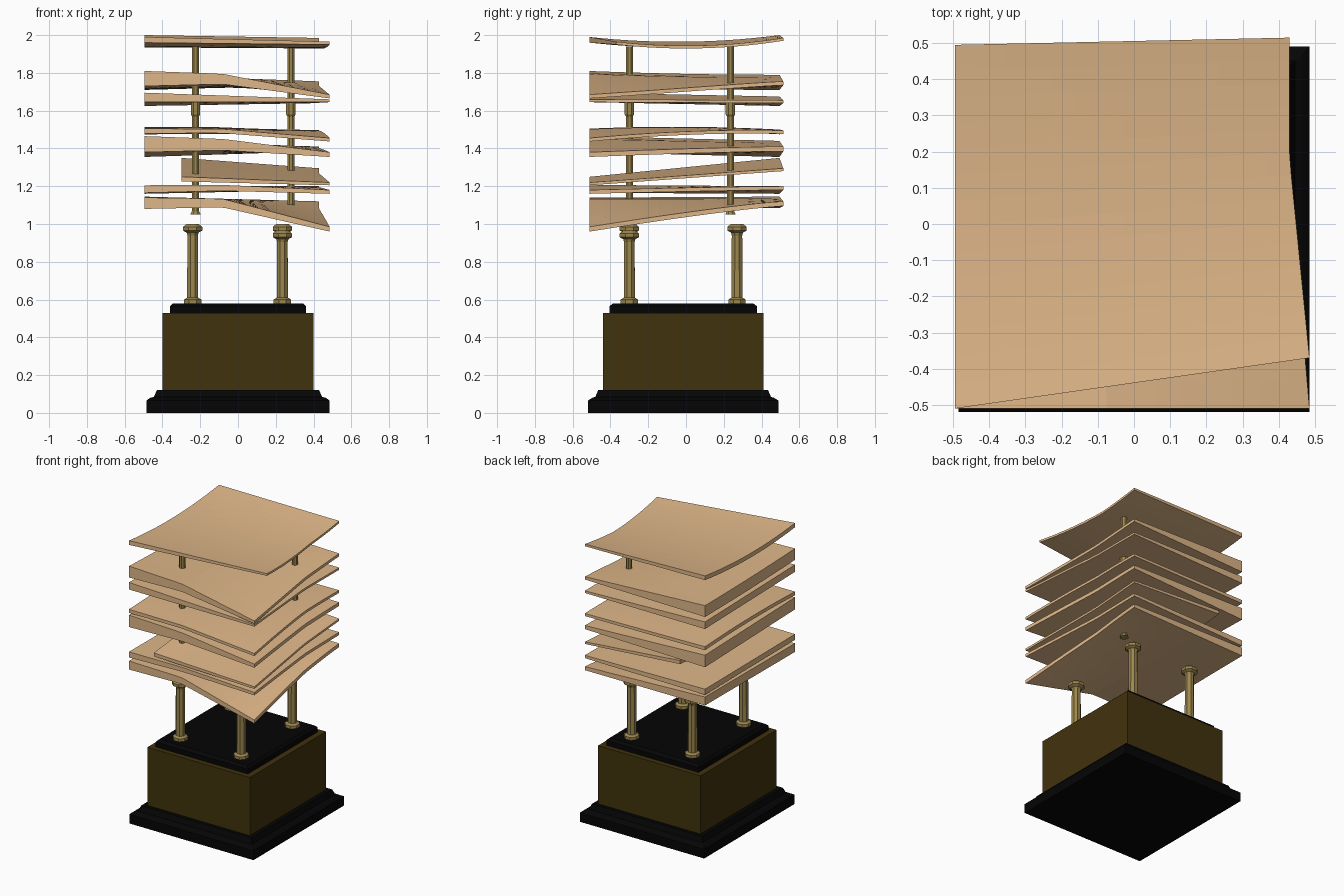
import bpy, bmesh, math

if "Cube" in bpy.data.objects:
    bpy.data.objects.remove(bpy.data.objects["Cube"])


def material(name, rgb):
    m = bpy.data.materials.new(name)
    m.diffuse_color = (*rgb, 1)
    m.use_nodes = True
    m.node_tree.nodes["Principled BSDF"].inputs["Base Color"].default_value = m.diffuse_color
    return m


TAN = material("tan_sheet", (0.74, 0.475, 0.25))
BROWN = material("dark_brown", (0.053, 0.032, 0.004))
BRASS = material("old_brass", (0.33, 0.24, 0.075))
BLACK = material("black", (0.0015, 0.0015, 0.0015))


def finish(name, bm, mat):
    bmesh.ops.recalc_face_normals(bm, faces=bm.faces)
    me = bpy.data.meshes.new(name)
    bm.to_mesh(me)
    bm.free()
    me.materials.append(mat)
    ob = bpy.data.objects.new(name, me)
    bpy.context.collection.objects.link(ob)
    return ob


def loft(name, rings, mat):
    """Closed solid through a list of equal-length point rings."""
    bm = bmesh.new()
    loops = [[bm.verts.new(p) for p in ring] for ring in rings]
    n = len(loops[0])
    for a, b in zip(loops, loops[1:]):
        for i in range(n):
            bm.faces.new((a[i], a[(i + 1) % n], b[(i + 1) % n], b[i]))
    bm.faces.new(loops[0][::-1])
    bm.faces.new(loops[-1])
    return finish(name, bm, mat)


def slab(name, profile, mat):
    """Rectangular block, profile = (half x, half y, z) levels."""
    cy = -0.015
    loft(name, [[(-hx, cy - hy, z), (hx, cy - hy, z), (hx, cy + hy, z), (-hx, cy + hy, z)]
                for hx, hy, z in profile], mat)


def post(name, x, y, profile, sides=8):
    """Turned post, profile = (radius, z) levels."""
    loft(name, [[(x + r * math.cos(math.tau * (i + .5) / sides),
                  y + r * math.sin(math.tau * (i + .5) / sides), z) for i in range(sides)]
                for r, z in profile], BRASS)


def sheet(name, corners, thick, thin, sag=0.0, droop=0.0, x0=-0.495, front=(-0.51, -0.51), n=14):
    """Warped sheet, thick on the left edge and thin on the right.
    corners = top heights front-left, front-right, back-left, back-right."""
    fl, fr, bl, br = corners
    bm = bmesh.new()

    def point(i, j):
        u, v = i / n, j / n
        x1 = 0.43 + 0.055 * max(0, 1 - 1.6 * v)
        ya = front[0] + (front[1] - front[0]) * u
        yb = 0.495 + 0.02 * u
        z = (fl * (1 - u) + fr * u) * (1 - v) + (bl * (1 - u) + br * u) * v
        z -= sag * 4 * v * (1 - v)
        z -= droop * max(0, (u - 0.42) / 0.58) * (1 - v) ** 1.2
        return x0 + (x1 - x0) * u, ya + (yb - ya) * v, z

    top = [[bm.verts.new(point(i, j)) for j in range(n + 1)] for i in range(n + 1)]
    low = [[bm.verts.new(v.co.xyz) for v in row] for row in top]
    for i, row in enumerate(low):
        for v in row:
            v.co.z -= thick + (thin - thick) * i / n
    for i in range(n):
        for j in range(n):
            for g in (top, low):
                bm.faces.new((g[i][j], g[i + 1][j], g[i + 1][j + 1], g[i][j + 1]))
    for k in range(n):
        for a, b in (((k, 0), (k + 1, 0)), ((k, n), (k + 1, n)),
                     ((0, k), (0, k + 1)), ((n, k), (n, k + 1))):
            bm.faces.new((top[a[0]][a[1]], top[b[0]][b[1]], low[b[0]][b[1]], low[a[0]][a[1]]))
    finish(name, bm, TAN)


# Stepped pedestal
slab("plinth", [(.485, .505, 0), (.485, .505, .065), (.465, .48, .08),
                (.445, .465, .085), (.43, .45, .12)], BLACK)
slab("pedestal_box", [(.4, .425, .12), (.4, .425, .53)], BROWN)
slab("pedestal_top", [(.36, .39, .53), (.36, .39, .565), (.345, .37, .58)], BLACK)

# Four short posts with flanged feet and caps
for label, x, y, top in (("front_left", -.24, -.3, 1.0), ("front_right", .235, -.3, .965),
                         ("back_left", -.24, .27, 1.0), ("back_right", .235, .27, 1.0)):
    post("lower_post_" + label, x, y,
         [(.05, .58), (.05, .6), (.032, .61), (.03, top - .06), (.035, top - .045),
          (.055, top - .035), (.055, top - .015), (.035, top)])

# Two thin posts running up through the stack
for label, x, y in (("front_left", -.225, -.3), ("back_right", .28, .235)):
    post("upper_post_" + label, x, y,
         [(.03, 1.05), (.02, 1.07), (.02, 1.57), (.027, 1.58), (.027, 1.64),
          (.02, 1.65), (.02, 1.94)])

# Stack of warped sheets, bottom to top
sheet("bottom_sheet", (1.14, 1.125, 1.145, 1.12), .06, .025, droop=.14)
sheet("second_sheet", (1.205, 1.21, 1.20, 1.20), .04, .02, droop=.03)
sheet("tilted_sheet", (1.25, 1.22, 1.35, 1.295), .025, .015, x0=-.3)
sheet("thick_middle_sheet", (1.465, 1.43, 1.44, 1.41), .085, .025, droop=.05)
sheet("thin_middle_sheet", (1.505, 1.50, 1.50, 1.495), .025, .018, sag=-.012, droop=.045)
sheet("thin_upper_sheet", (1.695, 1.66, 1.675, 1.655), .05, .015)
sheet("thick_upper_sheet", (1.81, 1.775, 1.79, 1.755), .08, .02, sag=.005, droop=.09)
sheet("top_sheet", (1.99, 1.965, 2.0, 1.985), .03, .015, sag=.03, front=(-.51, -.37))
